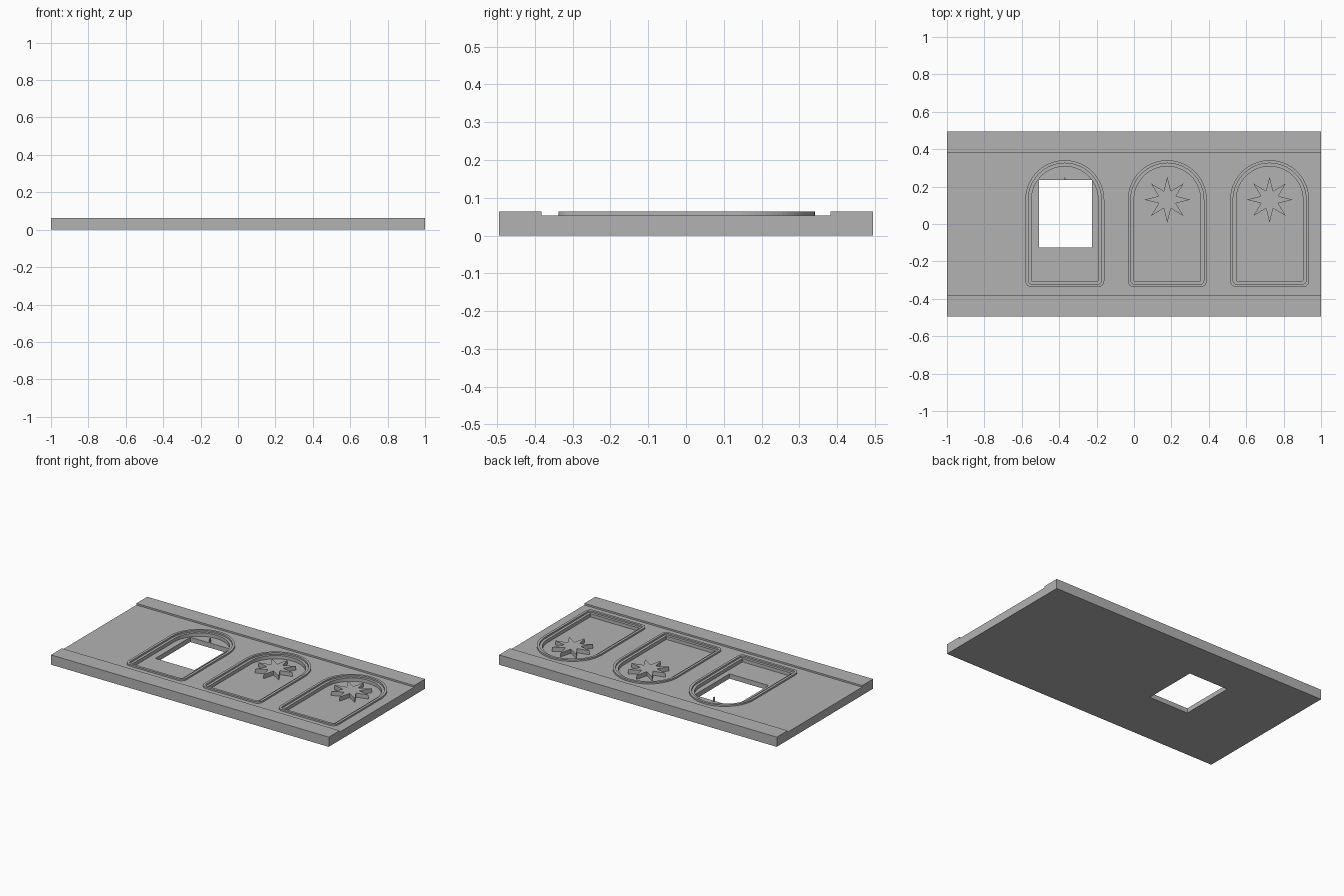
import bpy, bmesh, math

if "Cube" in bpy.data.objects:
    bpy.data.objects.remove(bpy.data.objects["Cube"], do_unlink=True)

FIELD, TOP, PANEL, STAR_TOP = 0.053, 0.0635, 0.031, 0.058
ARCH_X = (-0.37, 0.178, 0.725)
ARCH_Y, BASE_Y = 0.13, -0.127

stone = bpy.data.materials.new("plain_grey")
stone.use_nodes = True
grey = (0.45, 0.45, 0.45, 1)
stone.diffuse_color = grey
bsdf = next(n for n in stone.node_tree.nodes if n.type == "BSDF_PRINCIPLED")
bsdf.inputs["Base Color"].default_value = grey


def finish(name, bm):
    bmesh.ops.recalc_face_normals(bm, faces=bm.faces)
    mesh = bpy.data.meshes.new(name)
    bm.to_mesh(mesh)
    bm.free()
    mesh.materials.append(stone)
    obj = bpy.data.objects.new(name, mesh)
    bpy.context.collection.objects.link(obj)
    return obj


def prism(name, outline, z0, z1):
    """Extrude a plan outline upward."""
    bm = bmesh.new()
    face = bm.faces.new([bm.verts.new((x, y, z0)) for x, y in outline])
    top = bmesh.ops.extrude_face_region(bm, geom=[face])["geom"]
    for v in top:
        if isinstance(v, bmesh.types.BMVert):
            v.co.z = z1
    return finish(name, bm)


def cut(target, cutter):
    mod = target.modifiers.new("cut", "BOOLEAN")
    mod.operation = "DIFFERENCE"
    mod.solver = "EXACT"
    mod.object = cutter
    cutter.hide_render = True
    cutter.hide_viewport = True
    cutter.display_type = "WIRE"


def arc(cx, cy, r, start, end, steps):
    angles = [math.radians(start + (end - start) * i / steps) for i in range(steps + 1)]
    return [(cx + r * math.cos(a), cy + r * math.sin(a)) for a in angles]


def arch(cx, r, corner):
    """Round-headed outline with rounded lower corners."""
    low = BASE_Y - r
    return (arc(cx, ARCH_Y, r, 0, 180, 40)
            + arc(cx - r + corner, low + corner, corner, 180, 270, 6)
            + arc(cx + r - corner, low + corner, corner, 270, 360, 6))


def ring(name, outer, inner, z0, z1):
    """Raised flat band between two matching outlines."""
    bm = bmesh.new()
    loops = [[bm.verts.new((x, y, z)) for x, y in line]
             for line, z in ((outer, z0), (outer, z1), (inner, z1), (inner, z0))]
    n = len(outer)
    for k in range(4):
        a, b = loops[k], loops[(k + 1) % 4]
        for i in range(n):
            j = (i + 1) % n
            bm.faces.new((a[i], a[j], b[j], b[i]))
    return finish(name, bm)


# Slab with a raised rail along each long edge
bm = bmesh.new()
half = [(0.495, 0), (0.495, TOP), (0.383, TOP), (0.383, FIELD)]
section = half + [(-y, z) for y, z in reversed(half)]
end = bm.faces.new([bm.verts.new((-1, y, z)) for y, z in section])
moved = bmesh.ops.extrude_face_region(bm, geom=[end])["geom"]
for v in moved:
    if isinstance(v, bmesh.types.BMVert):
        v.co.x = 1
slab = finish("wall_slab", bm)

# Rectangular window through the first arch
window = prism("window_cutter", [(-0.508, -0.125), (-0.225, -0.125),
                                 (-0.225, 0.235), (-0.508, 0.235)], -0.1, 0.2)

# Sunken arched panels, raised mouldings and eight-pointed stars
for n, cx in enumerate(ARCH_X, 1):
    cut(slab, prism(f"panel_cutter_{n}", arch(cx, 0.178, 0.004), PANEL, 0.2))
    ring(f"arch_moulding_{n}", arch(cx, 0.211, 0.035), arch(cx, 0.195, 0.02),
         FIELD - 0.004, TOP)
    points = []
    for i in range(16):
        r = 0.05 if i % 2 else 0.123
        a = math.pi * i / 8
        points.append((cx + r * math.sin(a), ARCH_Y + r * math.cos(a)))
    star = prism(f"star_{n}", points, PANEL - 0.004, STAR_TOP)
    if n == 1:
        cut(star, window)
cut(slab, window)
